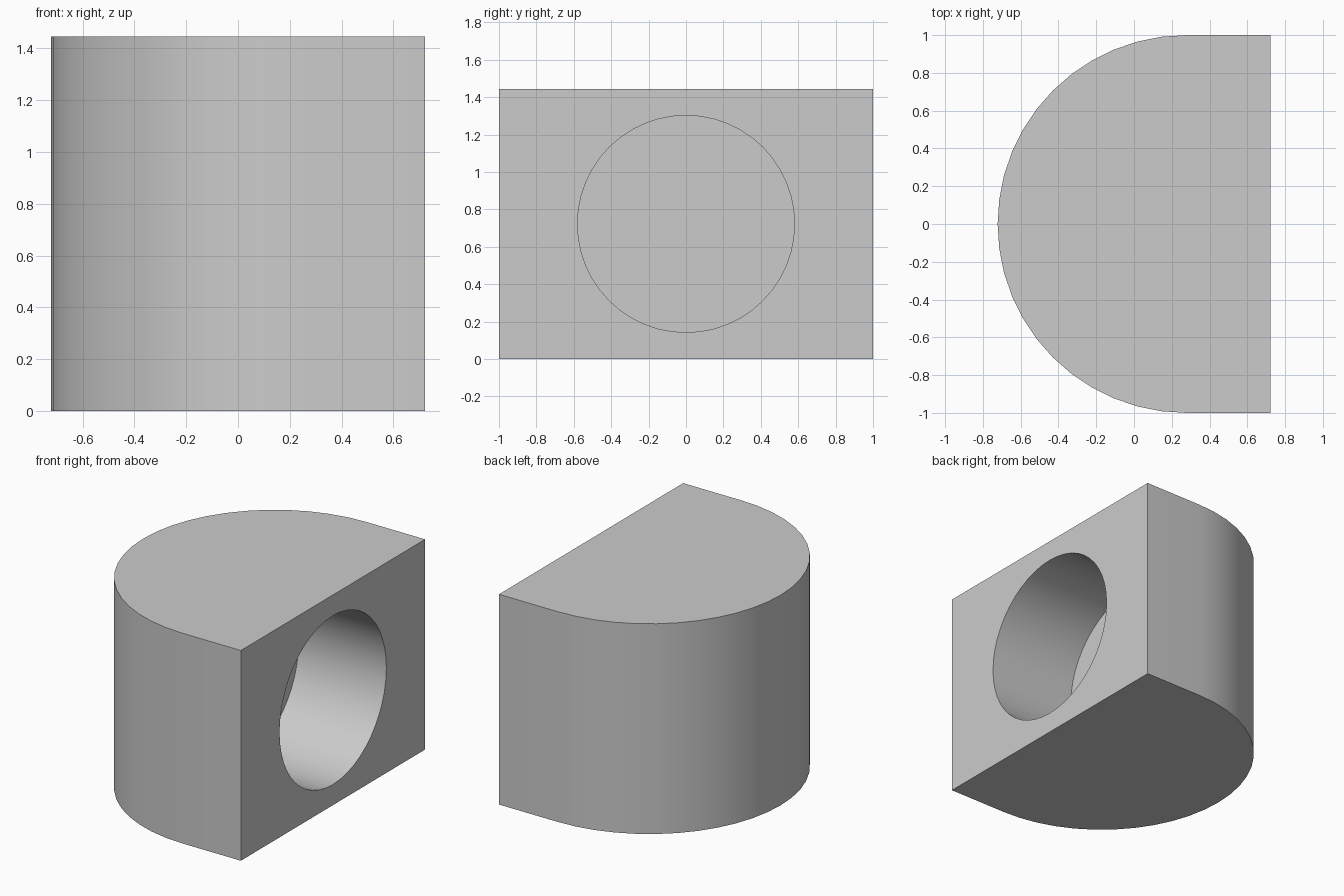
import bpy, bmesh
from math import pi, sin, cos, radians
from mathutils import Matrix

if "Cube" in bpy.data.objects:
    bpy.data.objects.remove(bpy.data.objects["Cube"])

HALF_X, RADIUS, HEIGHT = 0.722, 1.0, 1.445
HOLE_RADIUS, HOLE_DEPTH = 0.58, 0.667
SEGMENTS = 48

grey = bpy.data.materials.new("plain grey")
grey.use_nodes = True
grey.diffuse_color = (0.6, 0.6, 0.6, 1)
grey.node_tree.nodes["Principled BSDF"].inputs["Base Color"].default_value = grey.diffuse_color


def make_object(name, bm):
    bmesh.ops.recalc_face_normals(bm, faces=bm.faces)
    mesh = bpy.data.meshes.new(name)
    bm.to_mesh(mesh)
    bm.free()
    mesh.materials.append(grey)
    obj = bpy.data.objects.new(name, mesh)
    bpy.context.collection.objects.link(obj)
    return obj


# D-shaped block: half circle on the right side, flat face on the left
bm = bmesh.new()
centre_x = RADIUS - HALF_X
angles = [pi / 2 + 2 * pi * i / SEGMENTS for i in range(SEGMENTS // 2 + 1)]
outline = [(centre_x + RADIUS * cos(a), RADIUS * sin(a)) for a in angles]
outline += [(HALF_X, -RADIUS), (HALF_X, RADIUS)]
base = bm.faces.new([bm.verts.new((x, y, 0)) for x, y in outline])
top = bmesh.ops.extrude_face_region(bm, geom=[base])["geom"]
bmesh.ops.translate(bm, vec=(0, 0, HEIGHT),
                    verts=[v for v in top if isinstance(v, bmesh.types.BMVert)])
block = make_object("block", bm)

# Round blind hole in the flat face
bm = bmesh.new()
overshoot = 0.2
length = HOLE_DEPTH + overshoot
place = Matrix.Translation((HALF_X + overshoot - length / 2, 0, HEIGHT / 2))
bmesh.ops.create_cone(bm, cap_ends=True, segments=SEGMENTS, radius1=HOLE_RADIUS,
                      radius2=HOLE_RADIUS, depth=length,
                      matrix=place @ Matrix.Rotation(pi / 2, 4, "Y"))
cutter = make_object("hole_cutter", bm)
cutter.hide_render = True

cut = block.modifiers.new("hole", "BOOLEAN")
cut.operation = "DIFFERENCE"
cut.solver = "EXACT"
cut.object = cutter

for obj in bpy.context.selected_objects:
    obj.select_set(False)
block.select_set(True)
bpy.context.view_layer.objects.active = block
bpy.ops.object.modifier_apply(modifier=cut.name)
bpy.data.objects.remove(cutter)
bpy.ops.object.shade_smooth_by_angle(angle=radians(30))
